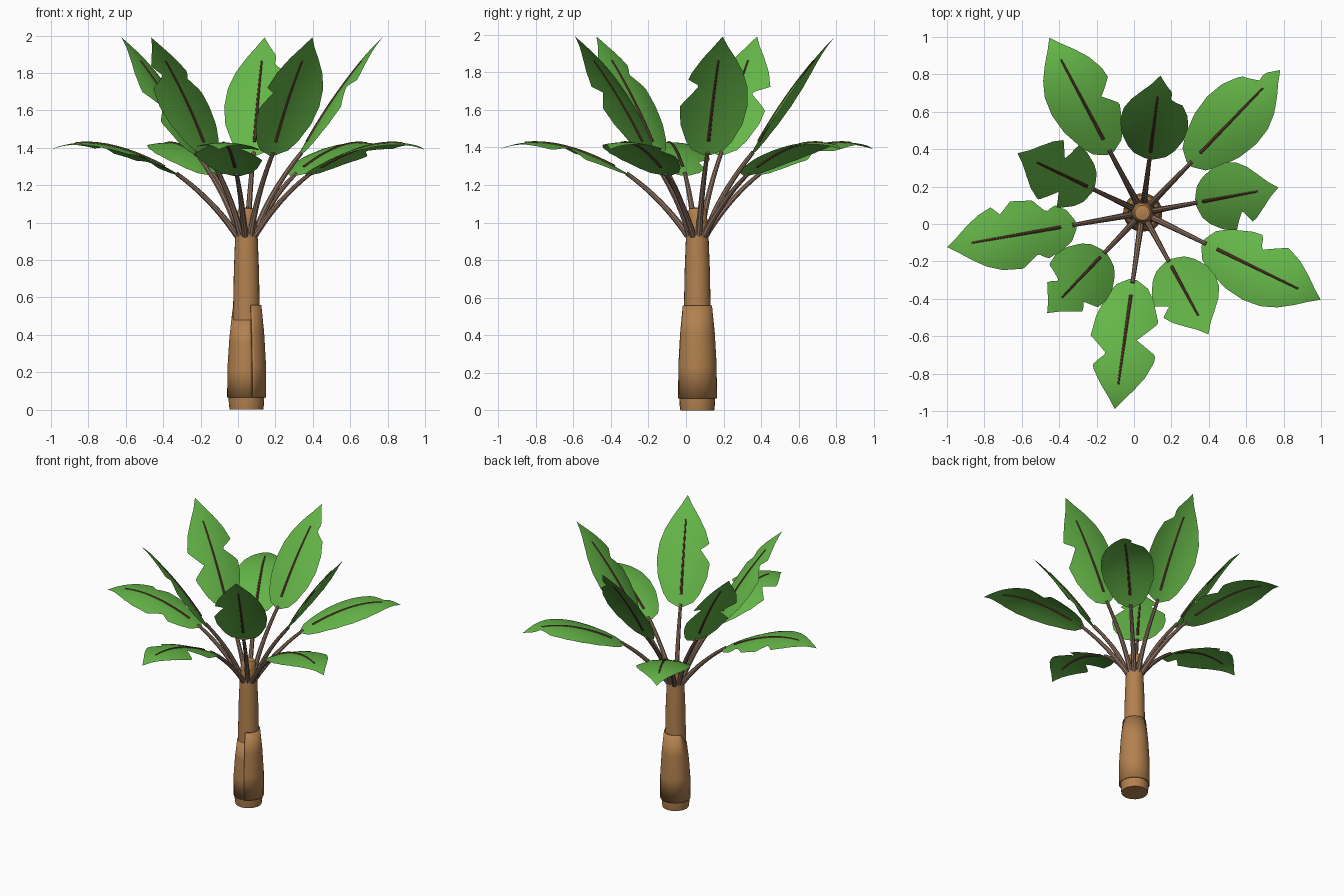
import bpy, bmesh
from math import cos, sin, pi, radians, tau
from mathutils import Vector

if "Cube" in bpy.data.objects:
    bpy.data.objects.remove(bpy.data.objects["Cube"])

CENTRE = (0.045, 0.06, 0)


def material(name, rgb):
    m = bpy.data.materials.new(name)
    m.use_nodes = True
    m.diffuse_color = (*rgb, 1)
    m.node_tree.nodes["Principled BSDF"].inputs["Base Color"].default_value = (*rgb, 1)
    return m


BARK = material("bark brown", (0.45, 0.22, 0.078))
STEM = material("stem grey brown", (0.27, 0.17, 0.12))
RIB = material("rib red brown", (0.16, 0.065, 0.035))
LEAF = material("leaf green", (0.13, 0.47, 0.065))


def grid_object(name, rows, mat, closed=False, turn=0, caps=False):
    """Skin equal rows of points into a smooth surface."""
    bm = bmesh.new()
    vs = [[bm.verts.new(p) for p in row] for row in rows]
    n = len(rows[0])
    for a, b in zip(vs, vs[1:]):
        for i in range(n if closed else n - 1):
            j = (i + 1) % n
            bm.faces.new((a[i], b[i], b[j], a[j]))
    if caps:
        bm.faces.new(vs[0])
        bm.faces.new(vs[-1])
    if closed:
        bmesh.ops.recalc_face_normals(bm, faces=bm.faces)
    mesh = bpy.data.meshes.new(name)
    bm.to_mesh(mesh)
    bm.free()
    mesh.materials.append(mat)
    ob = bpy.data.objects.new(name, mesh)
    bpy.context.collection.objects.link(ob)
    ob.location = CENTRE
    ob.rotation_euler.z = turn
    bpy.ops.object.select_all(action="DESELECT")
    ob.select_set(True)
    bpy.context.view_layer.objects.active = ob
    bpy.ops.object.shade_smooth_by_angle(angle=radians(40))
    return ob


def lathe(name, profile, mat, sides=24):
    rows = [[(r * cos(tau * i / sides), r * sin(tau * i / sides), z)
             for i in range(sides)] for r, z in profile]
    return grid_object(name, rows, mat, closed=True, caps=True)


def bezier(path, t):
    a, b, c = (Vector((r, 0, z)) for r, z in path)
    point = a * (1 - t) ** 2 + b * 2 * t * (1 - t) + c * t * t
    tangent = ((b - a) * (1 - t) + (c - b) * t).normalized()
    return point, Vector((-tangent.z, 0, tangent.x))


def tube(name, path, t0, t1, r0, r1, mat, turn, steps=10, sides=8):
    rows = []
    for k in range(steps + 1):
        f = k / steps
        p, n = bezier(path, t0 + (t1 - t0) * f)
        r = r0 + (r1 - r0) * f
        rows.append([p + n * r * cos(tau * i / sides) + Vector((0, r * sin(tau * i / sides), 0))
                     for i in range(sides)])
    return grid_object(name, rows, mat, closed=True, turn=turn, caps=True)


# Leaf outline: half width along the blade
OUTLINE = [(0, 0.02), (0.04, 0.085), (0.11, 0.125), (0.25, 0.168), (0.4, 0.183),
           (0.55, 0.172), (0.68, 0.138), (0.8, 0.088), (0.9, 0.04), (1, 0)]


def half_width(t, side, notches):
    for (t0, w0), (t1, w1) in zip(OUTLINE, OUTLINE[1:]):
        if t <= t1:
            w = w0 + (w1 - w0) * (t - t0) / (t1 - t0)
            break
    for s, start, tip, end, depth in notches:
        if s == side and start < t < end:
            f = (t - start) / (tip - start) if t < tip else (end - t) / (end - tip)
            w *= 1 - depth * f
    return w


def leaf(name, path, turn, notches, rows=50, half=4):
    grid = []
    for k in range(rows + 1):
        t = k / rows
        p, n = bezier(path, t)
        row = []
        for i in range(-half, half + 1):
            side = 1 if i > 0 else -1
            y = half_width(t, side, notches) * i / half
            row.append(p + Vector((0, y, 0)) - n * 0.9 * y * y)
        grid.append(row)
    return grid_object(name, grid, LEAF, turn=turn)


# Trunk and the foot below the sheath
lathe("trunk", [(0.085, 0.05), (0.08, 0.3), (0.071, 0.55), (0.067, 0.75), (0.06, 0.93),
                (0.053, 1.02), (0.05, 1.06), (0.04, 1.075), (0.015, 1.08)], BARK)
lathe("trunk_foot", [(0.09, 0), (0.094, 0.03), (0.096, 0.075)], BARK)

# Sheath wrapped round the lower trunk, open at a front seam
SHEATH = [(0, 0.101), (0.35, 0.1), (0.7, 0.09), (1, 0.075)]
rows = []
for level, radius in SHEATH:
    row = []
    for i in range(41):
        f = i / 40
        a = radians(-72) + f * tau
        top = 0.56 - 0.08 * min(1, max(0, (f - 0.62) / 0.12))
        r = radius + 0.006 * (1 - f)
        row.append((r * cos(a), r * sin(a), 0.065 + (top - 0.065) * level))
    rows.append(row[::-1])
sheath = grid_object("trunk_sheath", rows, BARK)
solid = sheath.modifiers.new("thickness", "SOLIDIFY")
solid.thickness = 0.008
solid.offset = -1

# Blade paths and stem paths as (distance from trunk axis, height)
LOW = [(0.36, 1.25), (0.79, 1.51), (1.06, 1.39)]
HIGH = [(0.29, 1.36), (0.485, 1.725), (0.74, 1.99)]
LOW_STEM = [(0.05, 0.93), (0.19, 1.13), (0.38, 1.262)]
HIGH_STEM = [(0.045, 0.93), (0.115, 1.15), (0.3, 1.375)]

# Tears per leaf: side (1 = left looking outward), start, deepest, end, depth
LOW_TEARS = [
    [(1, 0.72, 0.8, 0.9, 0.55)],
    [(-1, 0.25, 0.36, 0.46, 0.45)],
    [(-1, 0.4, 0.5, 0.56, 0.3), (1, 0.2, 0.27, 0.38, 0.3), (-1, 0.1, 0.17, 0.24, 0.35)],
    [(1, 0.25, 0.4, 0.49, 0.65), (-1, 0.4, 0.53, 0.63, 0.5)],
    [(1, 0.33, 0.37, 0.54, 0.45)],
]
HIGH_TEARS = [
    [(-1, 0.4, 0.55, 0.62, 0.5)],
    [(-1, 0.68, 0.75, 0.84, 0.35)],
    [(-1, 0.36, 0.49, 0.56, 0.55), (1, 0.28, 0.38, 0.52, 0.5)],
    [(-1, 0.55, 0.65, 0.74, 0.5), (1, 0.52, 0.62, 0.7, 0.35)],
    [(-1, 0.38, 0.5, 0.56, 0.35)],
]

for tier, path, stem, tears, first in (("low", LOW, LOW_STEM, LOW_TEARS, 46),
                                       ("high", HIGH, HIGH_STEM, HIGH_TEARS, 10.5)):
    for k, notches in enumerate(tears):
        turn = radians(first + 72 * k)
        leaf(f"{tier}_leaf_{k + 1}", path, turn, notches)
        tube(f"{tier}_stem_{k + 1}", stem, 0, 1, 0.018, 0.011, STEM, turn)
        tube(f"{tier}_leaf_rib_{k + 1}", path, 0.1, 0.77, 0.009, 0.005, RIB, turn)
